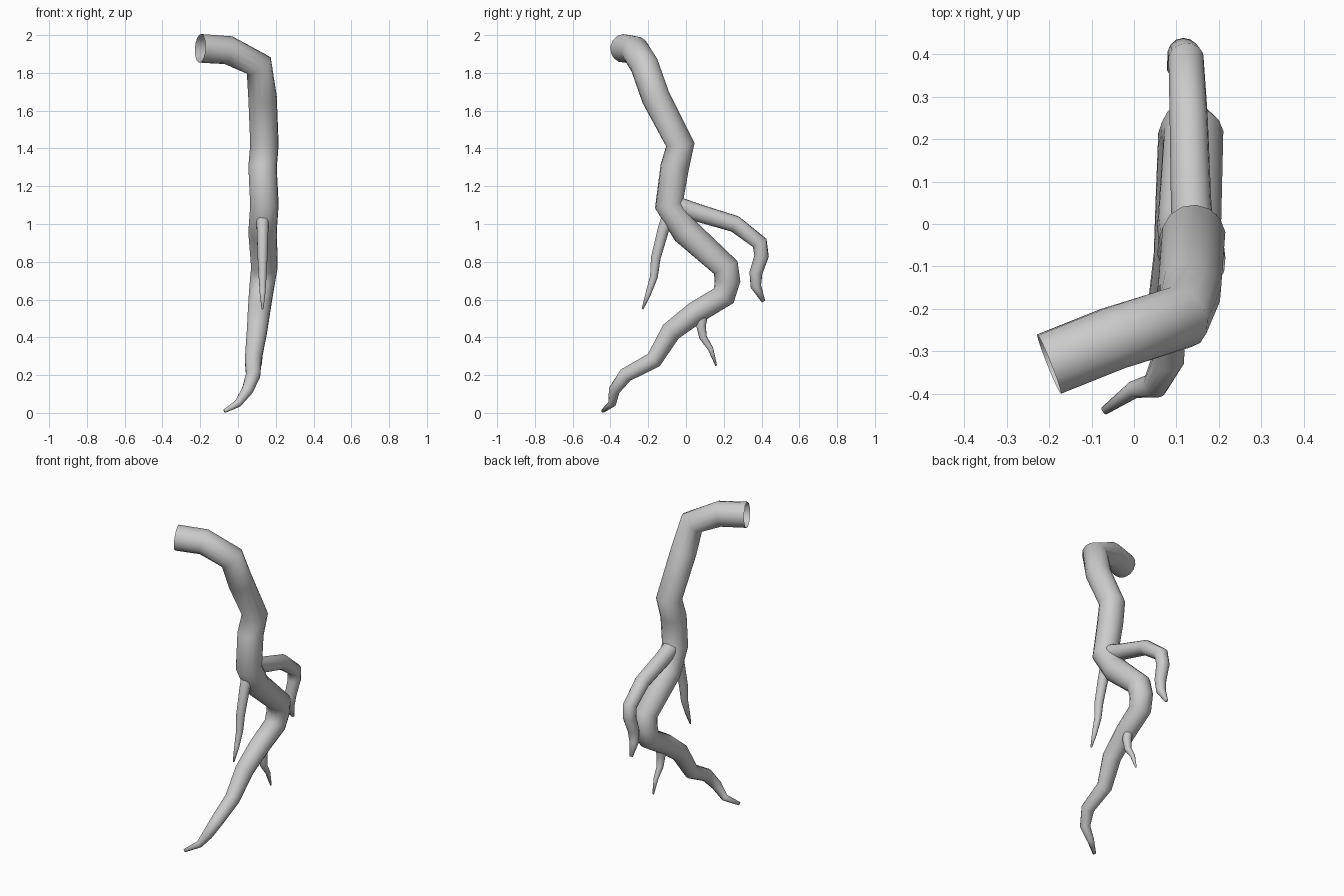
import bpy, bmesh, math
from mathutils import Vector

if "Cube" in bpy.data.objects:
    bpy.data.objects.remove(bpy.data.objects["Cube"], do_unlink=True)

SIDES = 14

# Single plain grey bark colour
bark = bpy.data.materials.new("grey_bark")
bark.use_nodes = True
grey = (.6, .6, .6, 1)
bark.diffuse_color = grey
bark.node_tree.nodes["Principled BSDF"].inputs["Base Color"].default_value = grey


def path_direction(points, index):
    """Average direction of the path segments that meet at a point."""
    direction = Vector()
    if index > 0:
        direction += (points[index] - points[index - 1]).normalized()
    if index < len(points) - 1:
        direction += (points[index + 1] - points[index]).normalized()
    return direction.normalized()


def sweep_root(name, points, radii):
    """Sweep a round tube along the points, with an open start and a closed tip."""
    bm = bmesh.new()
    rings = []
    side = path_direction(points, 0).orthogonal()
    for index, (centre, radius) in enumerate(zip(points, radii)):
        along = path_direction(points, index)
        side = (side - along * side.dot(along)).normalized()
        across = along.cross(side)
        ring = []
        for step in range(SIDES):
            angle = math.tau * step / SIDES
            offset = math.cos(angle) * side + math.sin(angle) * across
            ring.append(bm.verts.new(centre + radius * offset))
        rings.append(ring)
    for lower, upper in zip(rings, rings[1:]):
        for step in range(SIDES):
            following = (step + 1) % SIDES
            bm.faces.new((lower[step], lower[following], upper[following], upper[step]))
    bm.faces.new(rings[-1])
    for face in bm.faces:
        face.smooth = True
    mesh = bpy.data.meshes.new(name)
    bm.to_mesh(mesh)
    bm.free()
    mesh.materials.append(bark)
    bpy.context.collection.objects.link(bpy.data.objects.new(name, mesh))


def side_root(name, start_x, end_x, bends, thickness, tip, taper):
    """Side root that bends in the y-z plane, drifts evenly in x and thins to its tip."""
    points, radii = [], []
    for index, (y, z) in enumerate(bends):
        progress = index / (len(bends) - 1)
        x = start_x + (end_x - start_x) * progress
        points.append(Vector((x, y, z)))
        radii.append(tip + (thickness - tip) * (1 - progress) ** taper)
    sweep_root(name, points, radii)


# Thick main root, from the open cut end down to the tip
main_path = [Vector(p) for p in (
    (-.2, -.33, 1.93), (-.05, -.27, 1.92), (.11, -.22, 1.84),
    (.13, -.16, 1.67), (.14, -.03, 1.42), (.13, -.06, 1.3),
    (.14, -.09, 1.1), (.13, 0, .96), (.14, .21, .77),
    (.13, .22, .7), (.12, .2, .62), (.11, .05, .53),
    (.1, -.08, .43), (.08, -.17, .28), (.08, -.32, .2),
    (.05, -.38, .12), (0, -.39, .05), (-.07, -.44, .01))]
# Even thickness above, narrowing towards the ground
main_radii = [min(.076, .08 * p.z ** .45) for p in main_path]
sweep_root("main_root", main_path, main_radii)

# Hooked root growing backwards
side_root("back_branch_root", .14, .1, (
    (-.06, 1.1), (.06, 1.06), (.26, 1), (.39, .9),
    (.4, .83), (.37, .74), (.37, .67), (.41, .59)),
    thickness=.05, tip=.01, taper=.4)

# Thin root hanging at the front
side_root("front_branch_root", .13, .13, (
    (-.09, 1.05), (-.12, .97), (-.16, .82),
    (-.17, .72), (-.2, .63), (-.23, .55)),
    thickness=.035, tip=.005, taper=.7)

# Small rootlet below the lower bend
side_root("lower_rootlet", .12, .12, (
    (.09, .54), (.08, .46), (.09, .4), (.13, .34), (.16, .25)),
    thickness=.03, tip=.005, taper=.7)
